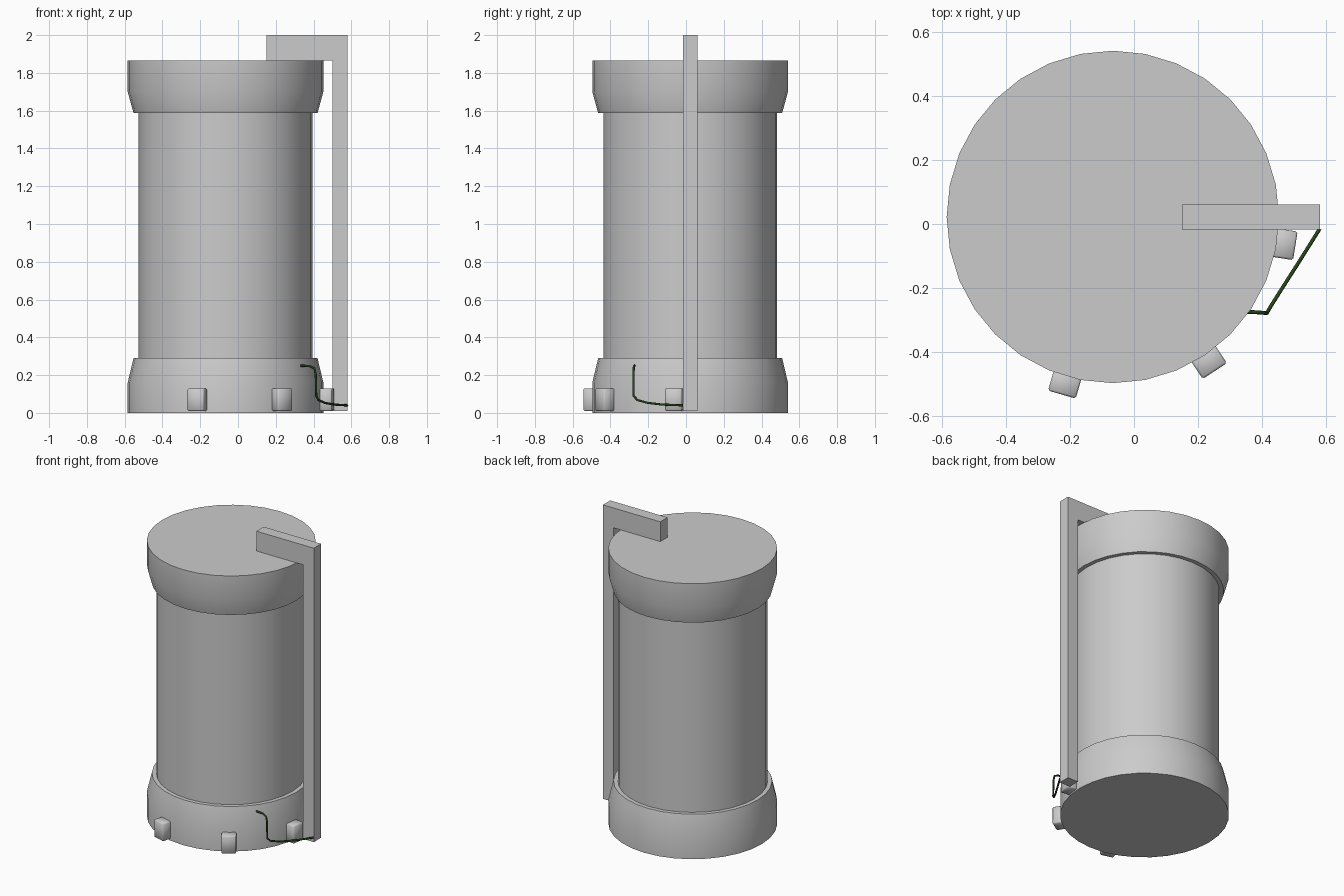
import bpy, bmesh, math
from mathutils import Matrix, Vector

if "Cube" in bpy.data.objects:
    bpy.data.objects.remove(bpy.data.objects["Cube"])

CX, CY = -0.066, 0.022   # axis of the canister
SIDES = 32


def add_object(name, bm, angle=35):
    bmesh.ops.recalc_face_normals(bm, faces=bm.faces)
    me = bpy.data.meshes.new(name)
    bm.to_mesh(me)
    bm.free()
    ob = bpy.data.objects.new(name, me)
    bpy.context.collection.objects.link(ob)
    bpy.ops.object.select_all(action='DESELECT')
    ob.select_set(True)
    bpy.context.view_layer.objects.active = ob
    bpy.ops.object.shade_smooth_by_angle(angle=math.radians(angle))
    return ob


def lathe(name, profile):
    """Closed solid from (radius, z) rings, capped at both ends."""
    bm = bmesh.new()
    rings = []
    for r, z in profile:
        rings.append([bm.verts.new((CX + r * math.cos(2 * math.pi * i / SIDES),
                                    CY + r * math.sin(2 * math.pi * i / SIDES), z))
                      for i in range(SIDES)])
    for a, b in zip(rings, rings[1:]):
        for i in range(SIDES):
            j = (i + 1) % SIDES
            bm.faces.new((a[i], a[j], b[j], b[i]))
    bm.faces.new(rings[0])
    bm.faces.new(rings[-1])
    return add_object(name, bm)


# canister: wide base collar, narrower drum and wide lid collar in one profile
lathe("canister", [(0.518, 0.0), (0.518, 0.16), (0.487, 0.29), (0.46, 0.29),
                   (0.46, 1.587), (0.487, 1.587), (0.518, 1.70), (0.518, 1.865)])

# upright post with an arm reaching over the lid
outline = [(0.50, 0.01), (0.58, 0.01), (0.58, 2.0), (0.15, 2.0), (0.15, 1.866), (0.50, 1.866)]
bm = bmesh.new()
face = bm.faces.new([bm.verts.new((x, -0.017, z)) for x, z in outline])
ext = bmesh.ops.extrude_face_region(bm, geom=[face])
bmesh.ops.translate(bm, vec=(0, 0.078, 0),
                    verts=[v for v in ext["geom"] if isinstance(v, bmesh.types.BMVert)])
add_object("post_and_arm", bm)

# small clips around the base
for n, deg in enumerate((-106, -56.5, -9), 1):
    bm = bmesh.new()
    bmesh.ops.create_cube(bm, size=1)
    mat = (Matrix.Translation((CX, CY, 0.07))
           @ Matrix.Rotation(math.radians(deg), 4, 'Z')
           @ Matrix.Translation((0.538, 0, 0))
           @ Matrix.Diagonal((0.076, 0.09, 0.12, 1)))
    bmesh.ops.transform(bm, matrix=mat, verts=bm.verts)
    bmesh.ops.bevel(bm, geom=bm.edges[:], offset=0.006, segments=1, affect='EDGES')
    add_object(f"base_clip_{n}", bm, 50)

# thin cable from the base collar to the foot of the post
path = [(0.33, -0.273, 0.25), (0.38, -0.275, 0.248), (0.405, -0.277, 0.235),
        (0.412, -0.278, 0.20), (0.414, -0.278, 0.09), (0.426, -0.257, 0.068),
        (0.46, -0.203, 0.053), (0.51, -0.125, 0.044), (0.579, -0.015, 0.04)]
curve = bpy.data.curves.new("cable", 'CURVE')
curve.dimensions = '3D'
curve.bevel_depth = 0.006
curve.bevel_resolution = 2
curve.use_fill_caps = True
spline = curve.splines.new('POLY')
spline.points.add(len(path) - 1)
for p, co in zip(spline.points, path):
    p.co = (*co, 1)
spline.use_smooth = True
green = bpy.data.materials.new("dark_green")
green.diffuse_color = (0.02, 0.06, 0.01, 1)
green.use_nodes = True
green.node_tree.nodes["Principled BSDF"].inputs["Base Color"].default_value = green.diffuse_color
curve.materials.append(green)
bpy.context.collection.objects.link(bpy.data.objects.new("cable", curve))
